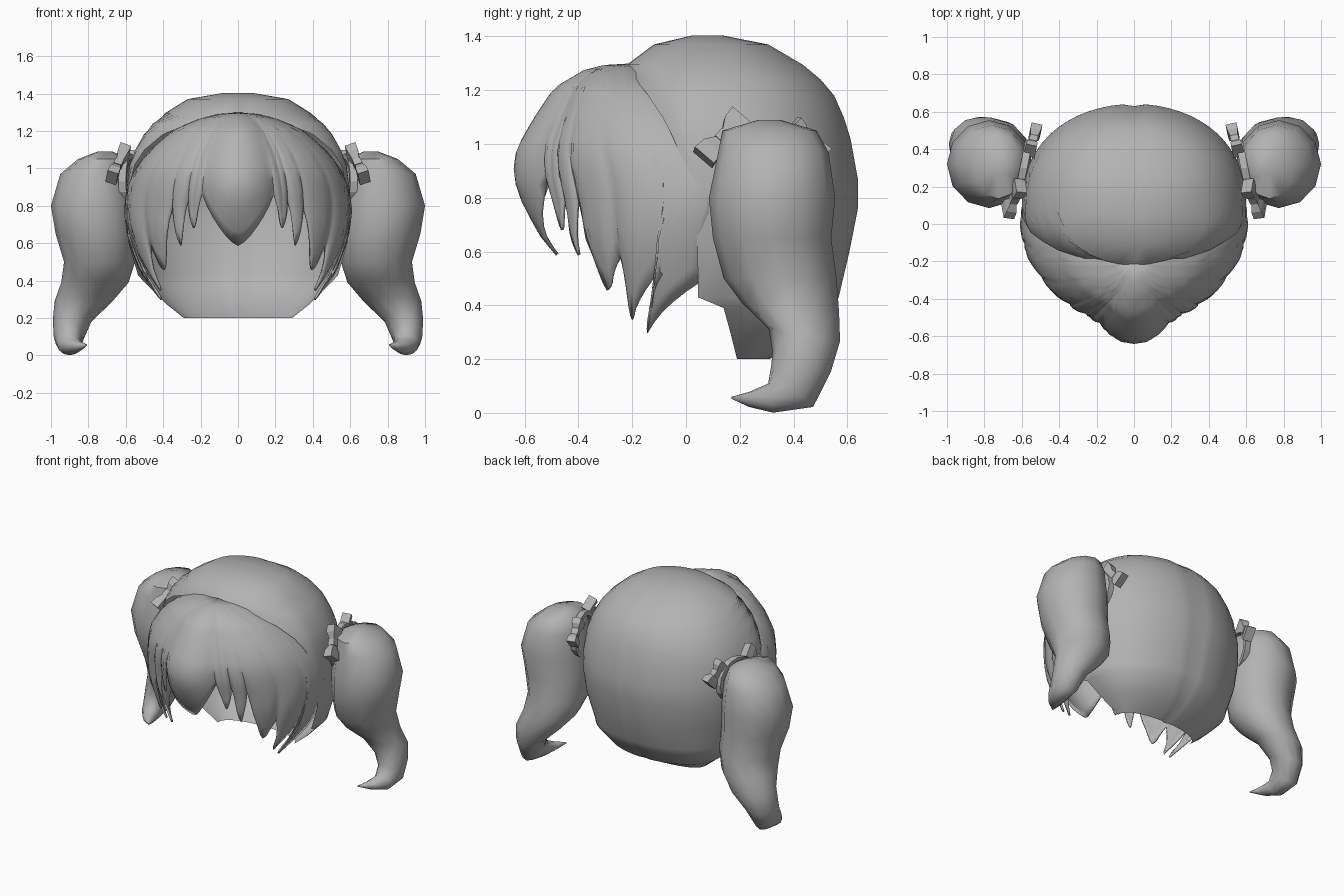
import bpy, bmesh, math
from mathutils import Vector

cube = bpy.data.objects.get("Cube")
if cube:
    bpy.data.objects.remove(cube, do_unlink=True)

grey = bpy.data.materials.new("hair grey")
grey.use_nodes = True
grey.diffuse_color = (0.45, 0.45, 0.45, 1)
grey.node_tree.nodes["Principled BSDF"].inputs["Base Color"].default_value = (0.45, 0.45, 0.45, 1)


def table(rows, z):
    """Interpolate rows of (z, values...) sorted from high to low z."""
    if z >= rows[0][0]:
        return rows[0][1:]
    for a, b in zip(rows, rows[1:]):
        if z >= b[0]:
            f = (a[0] - z) / (a[0] - b[0])
            return [p + (q - p) * f for p, q in zip(a[1:], b[1:])]
    return rows[-1][1:]


def finish(name, bm, smooth=True):
    bmesh.ops.remove_doubles(bm, verts=bm.verts, dist=0.0005)
    bmesh.ops.recalc_face_normals(bm, faces=bm.faces)
    mesh = bpy.data.meshes.new(name)
    bm.to_mesh(mesh)
    bm.free()
    mesh.materials.append(grey)
    ob = bpy.data.objects.new(name, mesh)
    bpy.context.collection.objects.link(ob)
    if smooth:
        bpy.ops.object.select_all(action="DESELECT")
        ob.select_set(True)
        bpy.context.view_layer.objects.active = ob
        bpy.ops.object.shade_smooth_by_angle(angle=math.radians(50))
    return ob


def loft(name, rings, closed=False, smooth=True):
    """Skin a list of equally long point rows."""
    bm = bmesh.new()
    grid = [[bm.verts.new(p) for p in ring] for ring in rings]
    n = len(grid[0])
    for a, b in zip(grid, grid[1:]):
        for i in range(n if closed else n - 1):
            j = (i + 1) % n
            bm.faces.new((a[i], a[j], b[j], b[i]))
    if closed:
        bm.faces.new(grid[0])
        bm.faces.new(grid[-1])
    return finish(name, bm, smooth)


# Back cap: z, half width, centre y, back y, front depth, half sweep in degrees
CAP = [(1.4, 0, 0.08, 0.08, 0, 180), (1.403, 0.08, 0.08, 0.14, 0.06, 180),
       (1.37, 0.27, 0.08, 0.31, 0.2, 180), (1.295, 0.39, 0.06, 0.44, 0.28, 180),
       (1.24, 0.455, 0.05, 0.505, 0.29, 145), (1.18, 0.505, 0.04, 0.555, 0.3, 127),
       (1.1, 0.55, 0.04, 0.59, 0.3, 115), (1.02, 0.58, 0.04, 0.615, 0.28, 108),
       (0.87, 0.6, 0.05, 0.642, 0.2, 100), (0.76, 0.6, 0.05, 0.642, 0.2, 95),
       (0.6, 0.585, 0.05, 0.61, 0.2, 92), (0.43, 0.535, 0.045, 0.57, 0.2, 90),
       (0.39, 0.5, 0.14, 0.55, 0.2, 90), (0.28, 0.39, 0.17, 0.465, 0.2, 90),
       (0.2, 0.29, 0.19, 0.31, 0.2, 90)]
rings = []
for z, w, yc, yb, front, sweep in CAP:
    ring = []
    for i in range(-16, 17):
        a = math.radians(sweep * i / 16)
        c = math.cos(a)
        y = yc + ((yb - yc) * c ** 0.78 if c > 0 else front * c)
        groove = 0.012 if i == 0 and w else 0
        ring.append((w * math.sin(a), y - groove, z))
    rings.append(ring)
loft("back_hair", rings)

# Fringe dome: z, half width, centre y, front depth, bulge of the middle lock
DOME = [(1.3, 0, -0.2, 0, 0), (1.295, 0.08, -0.2, 0.09, 0.01), (1.275, 0.18, -0.19, 0.17, 0.02),
        (1.21, 0.34, -0.15, 0.29, 0.05), (1.09, 0.48, -0.09, 0.41, 0.07),
        (0.98, 0.56, -0.03, 0.51, 0.09), (0.88, 0.597, 0.02, 0.56, 0.1),
        (0.77, 0.61, 0.02, 0.53, 0.09), (0.65, 0.595, 0, 0.49, 0.04),
        (0.58, 0.575, 0, 0.46, 0.01), (0.45, 0.53, 0, 0.42, 0), (0.29, 0.44, 0, 0.38, 0)]
# Hem on one side, alternating lock tips and notches: angle from the front, z
HEM = [(0, 0.585), (19.3, 0.86), (23, 0.68), (27, 0.82), (31.4, 0.585), (36.5, 0.8),
       (46.8, 0.455), (57, 0.58), (70, 0.345), (79, 0.54), (86, 0.295), (100, 0.5)]
STEPS, ROWS = 6, 16
half = []
for k, ((a0, z0), (a1, z1)) in enumerate(zip(HEM, HEM[1:])):
    for s in range(STEPS):
        f = s / STEPS
        g = f if k % 2 == 0 else 1 - f
        tip, notch = (z0, z1) if k % 2 == 0 else (z1, z0)
        half.append((a0 + (a1 - a0) * f, tip + (notch - tip) * g ** 1.45, 1 - g * g))
half.append((*HEM[-1], 0))
columns = [(-a, z, r) for a, z, r in reversed(half[1:])] + half
rings = []
for row in range(ROWS + 1):
    t = row / ROWS
    ring = []
    for ang, hem, ridge in columns:
        z = 1.3 - (1.3 - hem) * t ** 1.6
        w, yc, depth, bulge = table(DOME, z)
        # Side locks hook forward towards their tips
        lean = max(0, abs(ang) - 50) * 0.5 * ridge * t ** 4
        a = math.radians(ang - math.copysign(lean, ang))
        relief = 1 + 0.05 * (ridge - 0.6) * t ** 3 * (1 if abs(ang) < 78 else 0.4)
        bump = bulge * max(0, 1 - (ang / 23) ** 2)
        ring.append((w * relief * math.sin(a),
                     yc - (depth * relief + bump) * math.cos(a), z))
    rings.append(ring)
fringe = loft("fringe", rings)
thick = fringe.modifiers.new("thickness", "SOLIDIFY")
thick.thickness = 0.012
thick.offset = -1

# Pigtail sections: centre x, y, z, half width, half depth, tilt in degrees
TAIL = [(0.71, 0.31, 1.09, 0.04, 0.04, 0), (0.725, 0.31, 1.05, 0.13, 0.175, 0),
        (0.76, 0.325, 0.97, 0.19, 0.205, 0), (0.775, 0.32, 0.8, 0.225, 0.235, 0),
        (0.76, 0.32, 0.65, 0.215, 0.22, 0), (0.74, 0.35, 0.5, 0.19, 0.21, 0),
        (0.765, 0.39, 0.39, 0.18, 0.18, 5), (0.825, 0.44, 0.29, 0.155, 0.135, 10),
        (0.885, 0.43, 0.19, 0.105, 0.115, 20), (0.905, 0.395, 0.1, 0.08, 0.11, 45),
        (0.9, 0.315, 0.055, 0.065, 0.055, 80), (0.86, 0.235, 0.05, 0.04, 0.028, 90),
        (0.81, 0.17, 0.056, 0.004, 0.004, 90)]
SIDES = 12


def place(side, p):
    return Vector((p[0] * side, p[1], p[2]))


def bow(name, side, start, end):
    """Two flared loops meeting at a narrow waist, with a knot."""
    a, b = place(side, start), place(side, end)
    along = (b - a).normalized()
    out = Vector((side, 0, 0.2))
    out = (out - along * out.dot(along)).normalized()
    across = along.cross(out)
    rings = []
    for f, wide, deep in ((0, 0.047, 0.03), (0.22, 0.042, 0.028), (0.44, 0.014, 0.016),
                          (0.56, 0.014, 0.016), (0.78, 0.042, 0.028), (1, 0.047, 0.03)):
        c = a.lerp(b, f)
        rings.append([c + across * wide * u + out * deep * v
                      for u, v in ((-1, -1), (1, -1), (1, 1), (-1, 1))])
    loft(name, rings, closed=True, smooth=False)
    c = a.lerp(b, 0.5)
    knot = [[c + along * s + across * 0.022 * u + out * 0.022 * v
             for u, v in ((-1, -1), (1, -1), (1, 1), (-1, 1))] for s in (-0.02, 0.02)]
    loft(name + "_knot", knot, closed=True, smooth=False)


for side, word in ((1, "left"), (-1, "right")):
    rings = []
    for x, y, z, rx, ry, tilt in TAIL:
        t = math.radians(tilt)
        ring = []
        for i in range(SIDES):
            a = 2 * math.pi * i / SIDES
            u = ry * math.sin(a)
            ring.append(place(side, (x + rx * math.cos(a), y - u * math.cos(t),
                                     z + u * math.sin(t))))
        rings.append(ring)
    loft(word + "_pigtail", rings, closed=True)

    # Hair band around the pigtail root
    rings = []
    for i in range(17):
        a = 2 * math.pi * i / 16
        rings.append([place(side, (0.59 - 0.2 * r * math.cos(a) + h, 0.3 + r * math.cos(a),
                                   0.93 + r * math.sin(a)))
                      for r, h in ((0.12, -0.02), (0.15, -0.02), (0.15, 0.02), (0.12, 0.02))])
    loft(word + "_hair_band", rings, closed=True, smooth=False)

    bow(word + "_front_bow", side, (0.675, 0.065, 0.95), (0.605, 0.205, 1.1))
    bow(word + "_back_bow", side, (0.555, 0.39, 1.065), (0.525, 0.505, 0.95))
